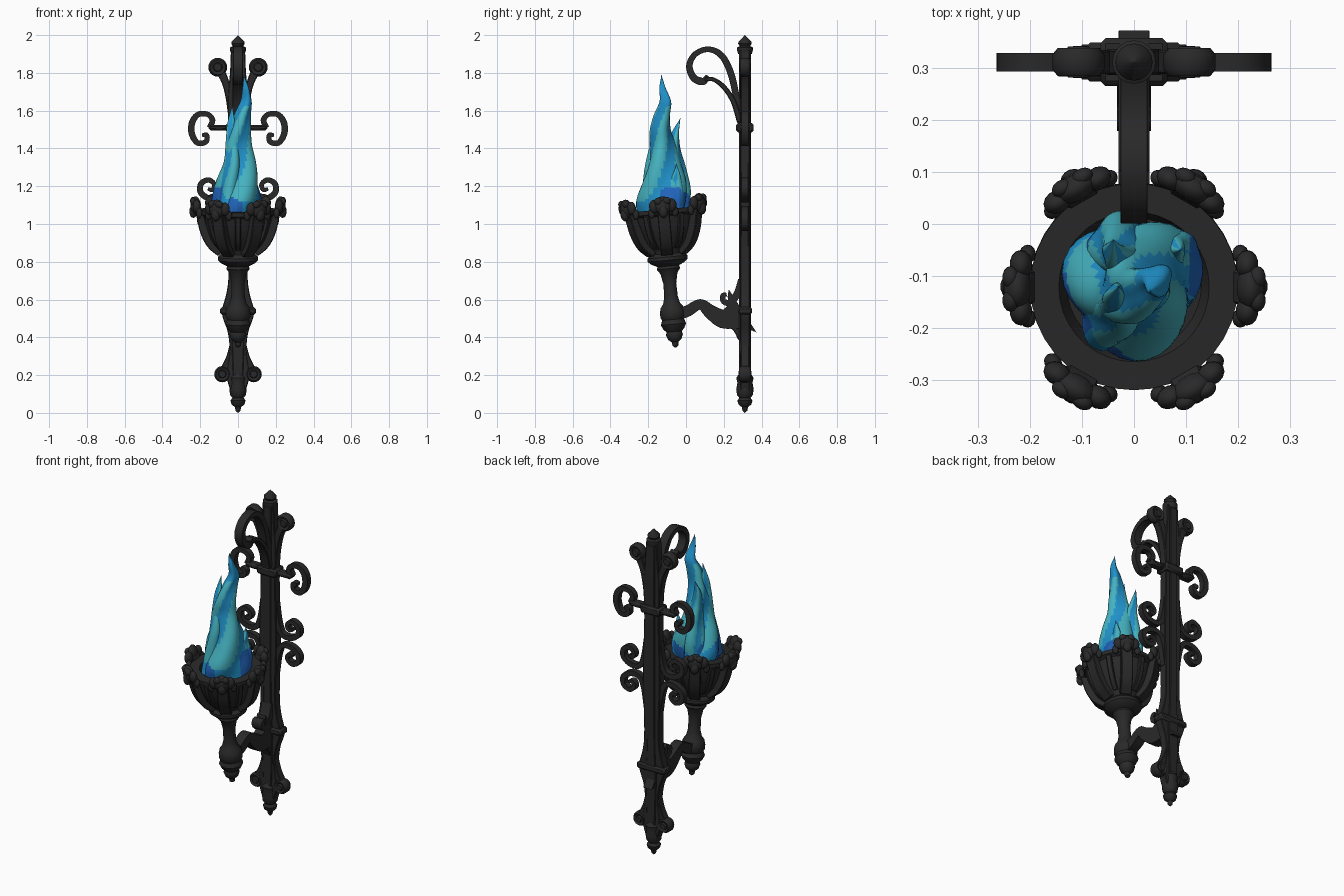
import bpy, bmesh, math
from mathutils import Vector, Matrix

cube = bpy.data.objects.get("Cube")
if cube:
    bpy.data.objects.remove(cube, do_unlink=True)


def material(name, rgb, rough=0.6):
    mat = bpy.data.materials.new(name)
    mat.use_nodes = True
    mat.diffuse_color = (*rgb, 1)
    shader = mat.node_tree.nodes["Principled BSDF"]
    shader.inputs["Base Color"].default_value = (*rgb, 1)
    shader.inputs["Roughness"].default_value = rough
    return mat


IRON = material("black iron", (.022, .022, .022))
TEAL = material("pale teal flame", (.06, .45, .53))
BLUE = material("bright blue flame", (.015, .29, .6))
DEEP = material("deep blue flame", (.015, .13, .5))


def finish(name, bm, mats=(IRON,), matrix=Matrix(), mirror=False, bevel=0, angle=40):
    """Turn a bmesh into a shaded object, optionally mirrored across x."""
    bmesh.ops.recalc_face_normals(bm, faces=bm.faces)
    bm.transform(matrix)
    mesh = bpy.data.meshes.new(name)
    bm.to_mesh(mesh)
    bm.free()
    obj = bpy.data.objects.new(name, mesh)
    bpy.context.collection.objects.link(obj)
    for mat in mats:
        mesh.materials.append(mat)
    bpy.ops.object.select_all(action="DESELECT")
    obj.select_set(True)
    bpy.context.view_layer.objects.active = obj
    bpy.ops.object.shade_smooth_by_angle(angle=math.radians(angle))
    if bevel:
        mod = obj.modifiers.new("bevel", "BEVEL")
        mod.width, mod.segments = bevel, 1
        mod.limit_method = "ANGLE"
    if mirror:
        obj.modifiers.new("mirror", "MIRROR")
    return obj


def smooth(points, steps):
    """Catmull-Rom curve through points of any dimension."""
    p = [Vector(q) for q in points]
    p = [p[0] * 2 - p[1]] + p + [p[-1] * 2 - p[-2]]
    out = []
    for a, b, c, d in zip(p, p[1:], p[2:], p[3:]):
        for k in range(steps):
            t = k / steps
            out.append(b + (c - a) * (t / 2) + (a * 2 - b * 5 + c * 4 - d) * (t * t / 2)
                       + (b * 3 - a - c * 3 + d) * (t ** 3 / 2))
    return out + [p[-2]]


def bridge(bm, rings):
    """Skin consecutive rings of vertices and cap both ends."""
    n = len(rings[0])
    faces = []
    for i, (a, b) in enumerate(zip(rings, rings[1:])):
        for j in range(n):
            k = (j + 1) % n
            faces.append((i, j, bm.faces.new((a[j], a[k], b[k], b[j]))))
    bm.faces.new(rings[0])
    bm.faces.new(rings[-1])
    return faces


def ribbon(name, points, depth, plane="xz", centre=0, steps=5, **options):
    """Flat bar following (u, v, width) points, thick across the plane."""
    bm = bmesh.new()
    path = smooth(points, steps)
    rings = []
    for i, p in enumerate(path):
        along = (path[min(i + 1, len(path) - 1)] - path[max(i - 1, 0)]).xy.normalized()
        side = Vector((-along.y, along.x)) * max(p.z, .002) / 2
        ring = []
        for s, d in ((-1, -1), (1, -1), (1, 1), (-1, 1)):
            u, v = p.xy + side * s
            w = centre + d * depth / 2
            ring.append(bm.verts.new((u, w, v) if plane == "xz" else (w, u, v)))
        rings.append(ring)
    bridge(bm, rings)
    return finish(name, bm, bevel=.004, **options)


def lathe(name, profile, segments=32, **options):
    """Spin an (r, z) profile round the z axis."""
    bm = bmesh.new()
    rings = []
    for r, z in profile:
        r = max(r, .0005)
        rings.append([bm.verts.new((r * math.cos(a), r * math.sin(a), z))
                      for a in (math.tau * j / segments for j in range(segments))])
    bridge(bm, rings)
    return finish(name, bm, **options)


def box(name, centre, size, **options):
    bm = bmesh.new()
    bmesh.ops.create_cube(bm, size=1)
    place = Matrix.Translation(centre) @ Matrix.Diagonal((*size, 1))
    return finish(name, bm, matrix=place, bevel=.01, **options)


def boss(name, x, z, r, half):
    """Round volute end with its axis along y, mirrored."""
    profile = [(0, -half), (r * .4, -half), (r * .5, -half * .7), (r * .8, -half * .9), (r, -half * .5),
               (r, half * .5), (r * .8, half * .9), (r * .5, half * .7), (r * .4, half), (0, half)]
    place = Matrix.Translation((x, BACK, z)) @ Matrix.Rotation(math.pi / 2, 4, "X")
    lathe(name, profile, 20, matrix=place, mirror=True)


BACK = .312

# Wall post: shaped plate, raised rib, collars and finials
ribbon("wall_post", [(0, .1, .07), (0, .2, .12), (0, .33, .09), (0, .43, .11), (0, .53, .17), (0, .64, .12),
                     (0, .76, .1), (0, 1.1, .115), (0, 1.45, .1), (0, 1.65, .11), (0, 1.8, .085), (0, 1.92, .075)],
       .05, centre=BACK)
ribbon("post_rib", [(0, .14, .05), (0, .5, .07), (0, .75, .05), (0, 1.92, .05)], .062, centre=BACK)
box("lower_collar", (0, BACK, .54), (.19, .075, .04))
box("upper_collar", (0, BACK, 1.51), (.13, .092, .05))
lathe("top_finial", [(.036, 1.9), (.042, 1.92), (.042, 1.935), (.028, 1.942), (.036, 1.955), (.034, 1.965), (0, 2)],
      16, matrix=Matrix.Translation((0, BACK, 0)))
lathe("bottom_finial", [(0, 0), (.013, .012), (.016, .03), (.034, .045), (.04, .065), (.03, .08), (.042, .095),
                        (.046, .125), (.04, .16), (.046, .185), (.03, .21)], 16,
      matrix=Matrix.Translation((0, BACK, 0)))

# Flared volutes at both ends of the post
ribbon("top_flare", [(.035, 1.56, .03), (.05, 1.68, .035), (.07, 1.76, .04), (.105, 1.83, .05)], .046,
       centre=BACK, mirror=True)
boss("top_volute", .107, 1.83, .05, .03)
ribbon("bottom_flare", [(.025, .38, .03), (.04, .3, .04), (.06, .25, .045), (.085, .2, .05)], .046,
       centre=BACK, mirror=True)
boss("bottom_volute", .083, .205, .043, .034)

# Side scrolls
box("scroll_bar", (.1, BACK, 1.51), (.11, .055, .03), mirror=True)
ribbon("cross_scroll", [(.15, 1.51, .03), (.135, 1.55, .03), (.16, 1.58, .028), (.21, 1.58, .03), (.242, 1.54, .034),
                        (.245, 1.48, .034), (.215, 1.43, .03), (.17, 1.435, .028), (.165, 1.47, .026),
                        (.19, 1.47, .02)], .036, centre=BACK, mirror=True)
for name, flip in (("upper_scroll", 1), ("lower_scroll", -1)):
    curl = [(.045, .22, .02), (.06, .1, .03), (.09, .035, .03), (.15, .03, .032), (.197, .065, .032), (.195, .115, .03),
            (.155, .135, .028), (.125, .11, .025), (.135, .08, .024), (.16, .085, .018)]
    ribbon(name, [(u, 1.105 + flip * v * (.95 if v < .2 else 1), w) for u, v, w in curl], .036,
           centre=BACK, mirror=True)

# Forward crook at the top
ribbon("crook", [(.29, 1.52, .03), (.272, 1.64, .034), (.24, 1.79, .036), (.19, 1.89, .034), (.12, 1.925, .03),
                 (.05, 1.9, .03), (.018, 1.84, .034), (.04, 1.775, .038), (.09, 1.755, .04), (.115, 1.785, .02)],
       .052, plane="yz")
ribbon("crook_leaf", [(.285, 1.54, .03), (.25, 1.65, .028), (.2, 1.725, .026), (.145, 1.765, .022),
                      (.1, 1.765, .024)], .06, plane="yz")

# Support arm between post and torch
ribbon("support_arm", [(-.05, .52, .06), (.01, .54, .06), (.075, .575, .055), (.13, .535, .075), (.19, .5, .1),
                       (.25, .51, .14), (.3, .54, .27)], .06, plane="yz")
ribbon("arm_leaf", [(.3, .7, .05), (.272, .63, .04), (.235, .585, .035), (.2, .59, .03), (.195, .62, .028),
                    (.215, .628, .02)], .066, plane="yz")
ribbon("arm_foot", [(.2, .47, .03), (.26, .455, .04), (.295, .39, .035)], .05, plane="yz")

# Torch: leaning handle and bowl
LEAN = Matrix.Translation((0, -.055, .345)) @ Matrix.Rotation(.09, 4, "X")
lathe("torch_handle", [(0, 0), (.015, .01), (.018, .03), (.036, .045), (.045, .07), (.04, .085), (.055, .1),
                       (.067, .125), (.058, .15), (.066, .165), (.066, .19), (.06, .215), (.045, .235), (.036, .27),
                       (.034, .34), (.045, .395), (.062, .42), (.055, .44)], matrix=LEAN)
lathe("torch_bowl", [(.05, .43), (.09, .45), (.106, .465), (.106, .482), (.09, .5), (.094, .52), (.14, .57),
                     (.165, .64), (.178, .7), (.2, .712), (.2, .735), (.145, .735), (.13, .69), (0, .69)],
      36, matrix=LEAN)

# Bowl ribs and curled leaves, six of each
for i in range(6):
    turn = LEAN @ Matrix.Rotation(math.tau * i / 6, 4, "Z")
    half = turn @ Matrix.Rotation(math.pi / 6, 4, "Z")
    ribbon("bowl_rib", [(.1, .53, .02), (.142, .575, .024), (.17, .64, .026), (.185, .71, .024)], .03, matrix=half)
    ribbon("leaf_stem", [(.095, .5, .03), (.145, .55, .04), (.178, .62, .045), (.2, .7, .04), (.225, .77, .03),
                         (.245, .79, .024)], .065, matrix=turn)
    # Leaf head: central lobe with a rolled curl either side
    bm = bmesh.new()
    lobes = [(.225, 0, .755, .028, .045, .05), (.236, 0, .725, .022, .025, .035)]
    for s in (-1, 1):
        lobes += [(.218, s * .045, .755, .022, .028, .036), (.205, s * .062, .72, .016, .018, .028),
                  (.238, s * .022, .78, .016, .022, .02)]
    for x, y, z, a, b, c in lobes:
        place = Matrix.Translation((x, y, z)) @ Matrix.Diagonal((a, b, c, 1))
        bmesh.ops.create_uvsphere(bm, u_segments=14, v_segments=9, radius=1, matrix=place)
    finish("leaf_head", bm, matrix=turn)


def tongue(name, path, twist, phase=0, segments=36):
    """Twisted, lobed flame along (x, y, z, radius) points, coloured by lobe and height."""
    bm = bmesh.new()
    rings, centres = [], smooth(path, 8)
    for x, y, z, r in centres:
        ring = []
        for j in range(segments):
            a = math.tau * j / segments
            lobe = 1 + .13 * math.cos(3 * a - twist * z + phase)
            r = max(r, .001)
            ring.append(bm.verts.new((x + r * lobe * math.cos(a), y + r * lobe * math.sin(a), z)))
        rings.append(ring)
    for i, j, face in bridge(bm, rings):
        a, z = math.tau * (j + .5) / segments, centres[i].z
        wave = math.cos(3 * a - twist * z + phase)
        if z < 1.15 + .04 * math.sin(2 * a + 1):
            face.material_index = 2 if math.sin(2 * a + phase) > -.3 else 1
        elif z < 1.62 and wave > (z - 1.35) * 1.6 - .2:
            face.material_index = 0
        else:
            face.material_index = 1
    finish(name, bm, (TEAL, BLUE, DEEP), angle=80)


# Flame
tongue("main_flame", [(0, -.12, 1.04, .12), (0, -.12, 1.12, .128), (.005, -.115, 1.22, .11), (.01, -.12, 1.32, .083),
                      (0, -.125, 1.42, .066), (.01, -.133, 1.5, .053), (.025, -.122, 1.58, .042),
                      (.045, -.108, 1.65, .029), (.042, -.125, 1.72, .016), (.03, -.13, 1.79, 0)], 13)
tongue("back_flame", [(-.03, -.05, 1.06, .06), (-.03, -.04, 1.18, .058), (-.025, -.05, 1.3, .045),
                      (-.03, -.062, 1.4, .032), (-.04, -.055, 1.48, .02), (-.04, -.03, 1.56, 0)], 10, 1)
tongue("side_flame", [(.06, -.07, 1.06, .06), (.07, -.06, 1.15, .05), (.07, -.055, 1.22, .033),
                      (.083, -.05, 1.27, .016), (.09, -.05, 1.32, 0)], 9, 2)
tongue("front_flame", [(-.04, -.17, 1.06, .07), (-.04, -.165, 1.18, .06), (-.025, -.165, 1.32, .045),
                       (-.03, -.15, 1.45, .03), (-.035, -.135, 1.53, .02), (-.03, -.12, 1.63, 0)], 8, 2)
